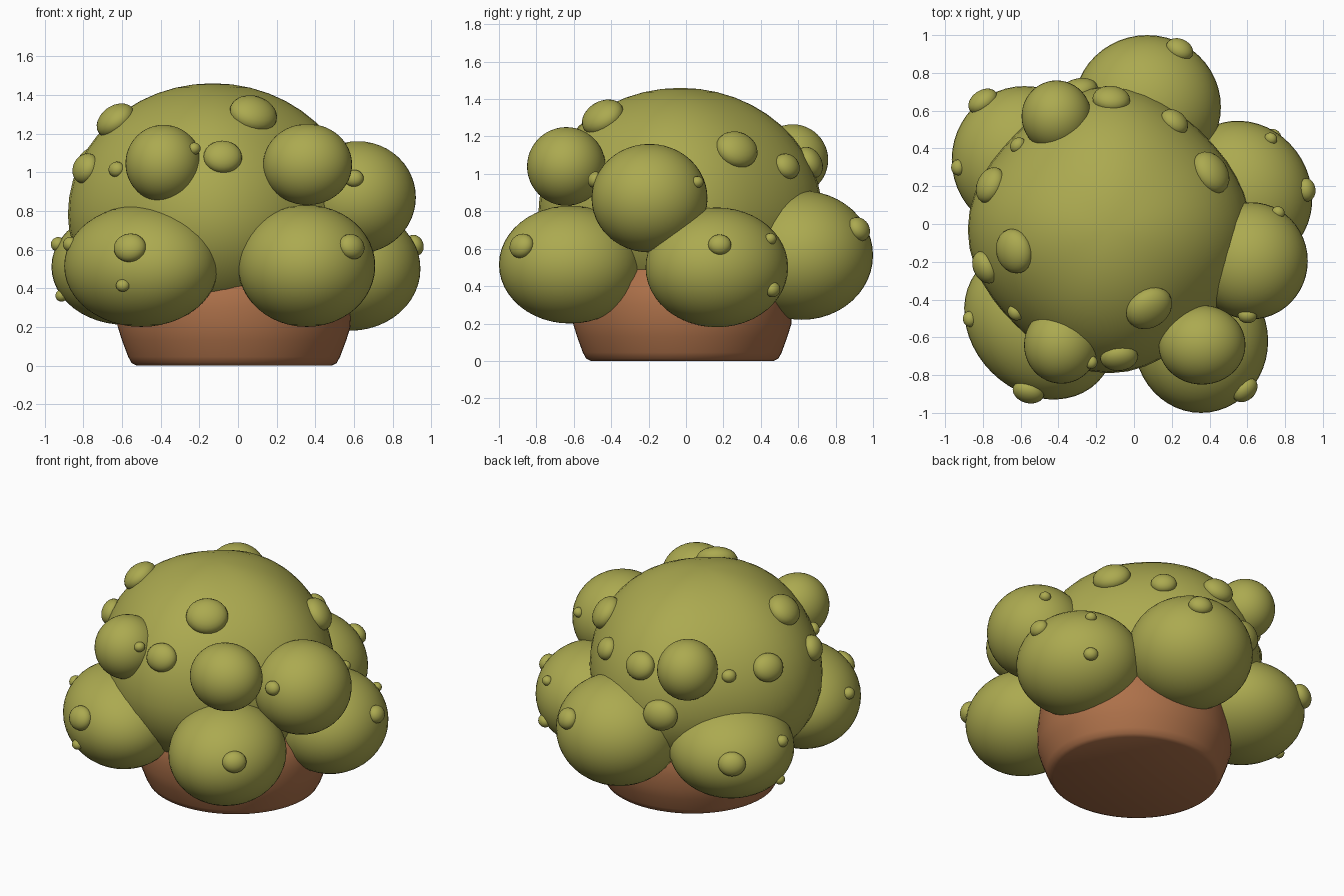
import bpy, bmesh, math
from mathutils import Vector, Matrix
from mathutils.bvhtree import BVHTree

cube = bpy.data.objects.get("Cube")
if cube:
    bpy.data.objects.remove(cube, do_unlink=True)


def material(name, color):
    m = bpy.data.materials.new(name)
    m.use_nodes = True
    m.diffuse_color = (*color, 1)
    bsdf = next(n for n in m.node_tree.nodes if n.type == "BSDF_PRINCIPLED")
    bsdf.inputs["Base Color"].default_value = (*color, 1)
    bsdf.inputs["Roughness"].default_value = 0.8
    return m


GREEN = material("olive_green", (.41, .4, .08))
BROWN = material("bark_brown", (.42, .165, .068))


def finish(bm, name, mat):
    bmesh.ops.recalc_face_normals(bm, faces=bm.faces)
    mesh = bpy.data.meshes.new(name)
    bm.to_mesh(mesh)
    bm.free()
    mesh.materials.append(mat)
    for p in mesh.polygons:
        p.use_smooth = True
    ob = bpy.data.objects.new(name, mesh)
    bpy.context.collection.objects.link(ob)
    return ob


def ellipsoid(name, center, radii, rotation=Matrix(), segments=48, under=1.0, pinch=0.0):
    """Smooth ellipsoid; 'under' squashes the lower half, 'pinch' draws in the diagonals."""
    bm = bmesh.new()
    bmesh.ops.create_uvsphere(bm, u_segments=segments, v_segments=segments // 2, radius=1)
    for v in bm.verts:
        if v.co.z < 0:
            v.co.z *= under
        squeeze = 1 - pinch * math.sin(2 * math.atan2(v.co.y, v.co.x)) ** 2
        v.co.x *= squeeze
        v.co.y *= squeeze
    bm.transform(Matrix.Translation(center) @ rotation.to_4x4() @ Matrix.Diagonal((*radii, 1)))
    return finish(bm, name, GREEN)


hosts = {}


def body(name, center, radii, turn=0, **shape):
    """Large lobe, remembered so that warts can be set on its surface."""
    ob = ellipsoid(name, center, radii, Matrix.Rotation(math.radians(turn), 3, "Z"), **shape)
    hosts[name] = BVHTree.FromPolygons([v.co for v in ob.data.vertices],
                                       [p.vertices for p in ob.data.polygons])


def warts(host, *spots):
    """Flattened bumps on the host; each spot is a nearby point and a radius."""
    for i, (*point, size) in enumerate(spots, 1):
        spot, normal, _, _ = hosts[host].find_nearest(Vector(point))
        across = Vector((0, 0, 1)).cross(normal).normalized()
        turn = Matrix((across, normal.cross(across), normal)).transposed()
        radii = (size, size * .9, size * .5 + .015)
        ellipsoid(f"{host}_wart_{i}", spot, radii, turn, segments=24)


# Crown
body("crown", (-.13, -.03, .78), (.75, .76, .68), under=.87, pinch=.06)

# Lower ring of lobes
body("front_right_lobe", (-.5, -.53, .515), (.435, .36, .315), turn=-45)
body("front_left_lobe", (.355, -.62, .515), (.355, .38, .315))
body("left_lobe", (.58, .165, .5), (.355, .39, .32), turn=30)
body("back_lobe", (.07, .62, .565), (.39, .38, .345))
body("back_right_lobe", (-.58, .34, .51), (.385, .39, .3))

# Upper lobes
body("left_upper_lobe", (.62, -.195, .87), (.3, .31, .29))
body("front_right_upper_lobe", (-.385, -.64, 1.045), (.197, .205, .2))
body("front_left_upper_lobe", (.36, -.64, 1.04), (.23, .21, .21))
body("back_upper_lobe", (-.41, .57, 1.075), (.185, .19, .19))

# Warts on the crown, large then small
warts("crown", (-.62, -.14, 1.25, .12), (.07, -.43, 1.28, .13), (.42, .28, 1.14, .12),
      (-.31, .74, .79, .11))
warts("crown", (-.08, -.69, 1.07, .1), (-.79, -.23, 1.02, .09), (-.77, .21, 1.05, .1),
      (-.12, .66, 1.06, .1), (.23, .56, 1.05, .08))
warts("crown", (-.64, -.48, 1.02, .045), (-.64, .44, 1.04, .045))

# Warts on the lobes
warts("front_right_lobe", (-.56, -.89, .61, .085), (-.6, -.88, .41, .036),
      (-.85, -.5, .62, .042))
warts("front_left_lobe", (.58, -.87, .61, .075))
warts("front_right_upper_lobe", (-.21, -.74, 1.13, .035))
warts("left_upper_lobe", (.6, -.49, .97, .05), (.77, .07, .96, .035))
warts("left_lobe", (.91, .18, .62, .062), (.75, .49, .37, .045), (.74, .48, .67, .035))
warts("back_lobe", (.23, .9, .69, .075))
warts("back_right_lobe", (-.78, .62, .56, .085), (-.92, .3, .62, .042), (-.9, .3, .37, .035))

# Trunk: stout rounded stump
PROFILE = [(0, 0), (.505, 0), (.53, .012), (.548, .045), (.58, .13), (.602, .2),
           (.605, .3), (.595, .42), (.5, .54), (0, .56)]
bm = bmesh.new()
verts = [bm.verts.new((r, 0, z)) for r, z in PROFILE]
edges = [bm.edges.new(pair) for pair in zip(verts, verts[1:])]
bmesh.ops.spin(bm, geom=verts + edges, cent=(0, 0, 0), axis=(0, 0, 1),
               angle=math.tau, steps=64)
bmesh.ops.remove_doubles(bm, verts=bm.verts, dist=1e-4)
bm.transform(Matrix.Translation((-.02, -.02, 0)) @ Matrix.Diagonal((1, .97, 1, 1)))
trunk = finish(bm, "trunk", BROWN)
bpy.context.view_layer.objects.active = trunk
trunk.select_set(True)
bpy.ops.object.shade_smooth_by_angle(angle=math.radians(40))
